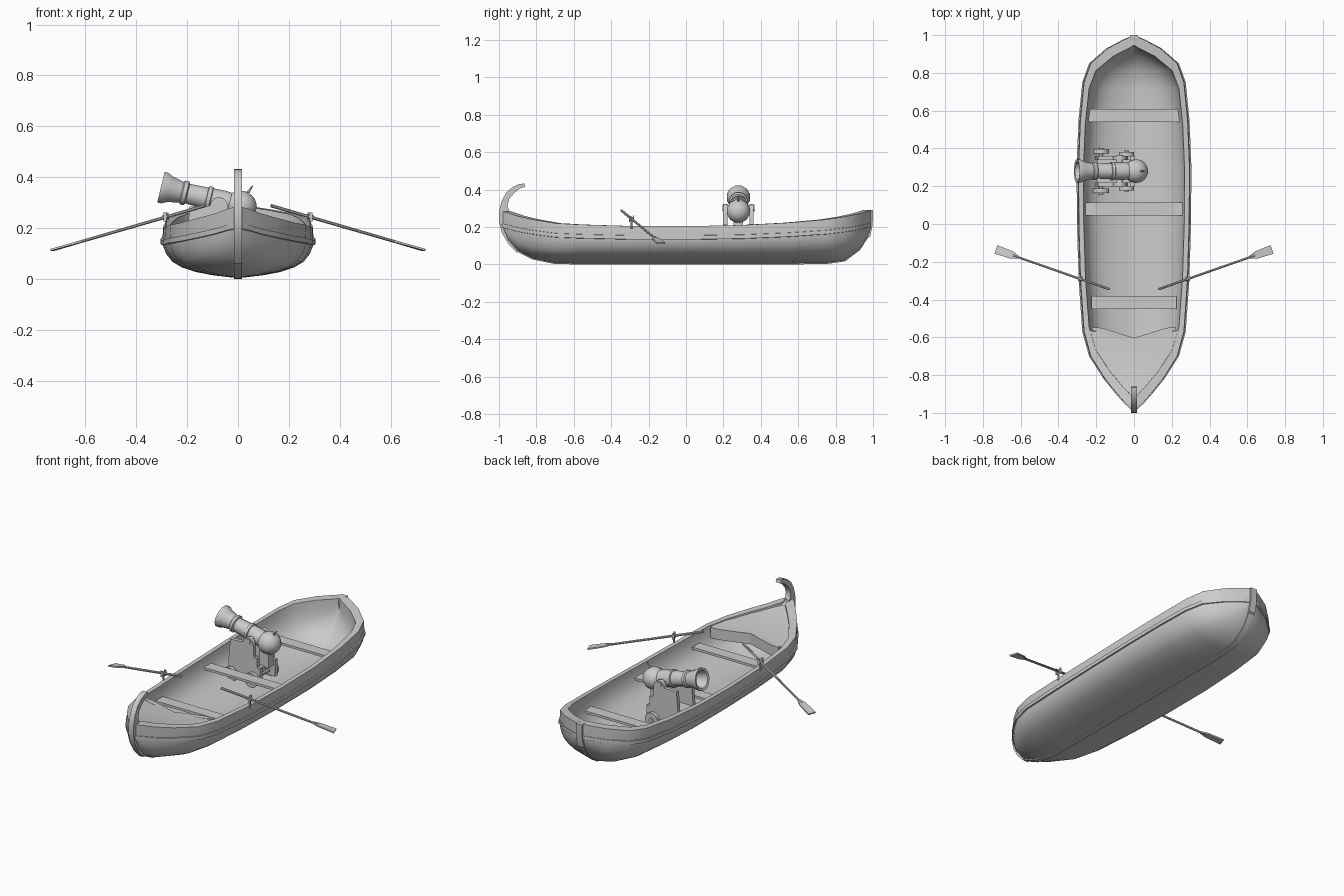
import bpy, bmesh, math
from mathutils import Vector, Matrix

cube = bpy.data.objects.get("Cube")
if cube:
    bpy.data.objects.remove(cube, do_unlink=True)

grey = bpy.data.materials.new("plain_grey")
grey.use_nodes = True
COLOR = (0.6, 0.6, 0.6, 1)
grey.diffuse_color = COLOR
grey.node_tree.nodes["Principled BSDF"].inputs["Base Color"].default_value = COLOR


def make(name, verts, faces, angle=40):
    """Mesh object with clean normals, one material and smooth shading with sharp edges."""
    bm = bmesh.new()
    vs = [bm.verts.new(v) for v in verts]
    for f in faces:
        bm.faces.new([vs[i] for i in f])
    bmesh.ops.remove_doubles(bm, verts=bm.verts, dist=0.0005)
    bmesh.ops.recalc_face_normals(bm, faces=bm.faces)
    me = bpy.data.meshes.new(name)
    bm.to_mesh(me)
    bm.free()
    ob = bpy.data.objects.new(name, me)
    bpy.context.collection.objects.link(ob)
    me.materials.append(grey)
    bpy.ops.object.select_all(action='DESELECT')
    ob.select_set(True)
    bpy.context.view_layer.objects.active = ob
    bpy.ops.object.shade_smooth_by_angle(angle=math.radians(angle))
    return ob


def loft(name, rings, closed=True, caps=True, angle=40):
    n = len(rings[0])
    verts = [p for r in rings for p in r]
    faces = []
    for i in range(len(rings) - 1):
        for j in range(n if closed else n - 1):
            k = (j + 1) % n
            faces.append((i*n + j, i*n + k, i*n + n + k, i*n + n + j))
    if caps:
        faces += [tuple(range(n)), tuple(range(len(verts) - n, len(verts)))]
    return make(name, verts, faces, angle)


def box(name, center, size, rot=None):
    rot = rot or Matrix()
    c = Vector(center)
    ring = lambda x: [c + rot @ Vector((x*size[0]/2, a*size[1]/2, b*size[2]/2))
                      for a, b in ((-1, -1), (1, -1), (1, 1), (-1, 1))]
    return loft(name, [ring(-1), ring(1)])


def lathe(name, profile, start, axis, sides=12, caps=True):
    """Turn (distance, radius) pairs around an axis."""
    axis = Vector(axis).normalized()
    q = axis.to_track_quat('Z', 'Y')
    rings = [[Vector(start) + q @ Vector((r*math.cos(t), r*math.sin(t), d))
              for t in (2*math.pi*(k + 0.5)/sides for k in range(sides))] for d, r in profile]
    return loft(name, rings, caps=caps, angle=35)


def plate(name, outline, mid, thick, axis):
    """Extrude a closed outline: axis 0 takes (y, z) pairs, axis 1 takes (x, z) pairs."""
    ring = lambda s: [(mid + s, a, b) if axis == 0 else (a, mid + s, b) for a, b in outline]
    return loft(name, [ring(-thick/2), ring(thick/2)])


# Hull stations: y, half width, sheer height, keel height
STATIONS = [(-0.985, 0.008, 0.285, 0.20), (-0.95, 0.045, 0.275, 0.125), (-0.9, 0.09, 0.258, 0.07),
            (-0.82, 0.155, 0.24, 0.03), (-0.7, 0.232, 0.22, 0.006), (-0.57, 0.268, 0.213, 0.004),
            (-0.3, 0.287, 0.205, 0.004), (0.0, 0.296, 0.204, 0.004), (0.3, 0.298, 0.21, 0.004),
            (0.55, 0.288, 0.223, 0.004), (0.75, 0.268, 0.24, 0.006), (0.85, 0.232, 0.255, 0.02),
            (0.93, 0.14, 0.272, 0.08), (0.975, 0.055, 0.285, 0.15), (0.99, 0.02, 0.29, 0.2)]
SECTION = [(0, 0), (0.12, 0.02), (0.35, 0.08), (0.57, 0.17), (0.75, 0.3), (0.87, 0.45),
           (0.95, 0.66), (0.985, 0.84), (1, 1)]


def rail_z(zs):
    return 0.145 + (zs - 0.205)*0.8


def mirrored(half):
    return [(-x, y, z) for x, y, z in half[:0:-1]] + half


# Double-walled hull: outer skin, gunwale, inner skin in one loft
outer, inner = [], []
for y, w, zs, zk in STATIONS:
    zr = rail_z(zs)
    outer.append(mirrored([(w*a, y, zk + (zr - zk)*b) for a, b in SECTION] + [(w*0.985, y, zs)]))
    wi, yi, zf = max(w - 0.03, 0.004), y*0.955, min(zk + 0.035, zs - 0.02)
    inner.append(mirrored([(wi*a, yi, zf + (zs - zf)*b) for a, b in SECTION]))
loft("hull_outside", outer, closed=False, caps=False)
loft("hull_inside", inner, closed=False, caps=False)
loop = lambda rows: [r[0] for r in rows] + [r[-1] for r in rows[::-1]]
edge_out, edge_in = loop(outer), loop(inner)
loft("gunwale_cap", [edge_out + edge_out[:1], edge_in + edge_in[:1]], closed=False, caps=False)

# Rub rails round the hull
for side, label in ((1, "left"), (-1, "right")):
    rings = []
    for y, w, zs, zk in STATIONS:
        zr = rail_z(zs)
        rings.append([(side*(w + dx), y, zr + dz) for dx, dz in
                      ((-0.012, -0.014), (0.006, -0.011), (0.006, 0.009), (-0.012, 0.012))])
    loft(label + "_rub_rail", rings)

# Keel strip, stern post and curled prow
loft("keel", [[(s*0.016, y, zk + d) for s, d in ((-1, 0.012), (-1, -0.004), (1, -0.004), (1, 0.012))]
              for y, w, zs, zk in STATIONS])
plate("stern_post", [(0.97, 0.14), (0.985, 0.15), (0.998, 0.21), (1.0, 0.29), (0.975, 0.292),
                     (0.95, 0.278), (0.96, 0.2)], 0, 0.04, 0)
plate("prow", [(-0.9, 0.06), (-0.95, 0.11), (-0.985, 0.17), (-1.0, 0.23), (-0.998, 0.29),
               (-0.985, 0.34), (-0.96, 0.385), (-0.925, 0.415), (-0.89, 0.43), (-0.865, 0.432),
               (-0.86, 0.415), (-0.89, 0.405), (-0.92, 0.38), (-0.945, 0.35), (-0.955, 0.315),
               (-0.945, 0.285), (-0.91, 0.262), (-0.92, 0.2), (-0.93, 0.12)], 0, 0.032, 0)

# Fore deck with a V-shaped rear edge and its beam
deck = []
for y, w, zs, zk in STATIONS[:6]:
    last = y > -0.6
    x, ys, yc = w*0.95, y + 0.01*last, y - 0.035*last
    deck.append([(-x, ys, zs - 0.004), (0, yc, zs), (x, ys, zs - 0.004),
                 (x, ys, zs - 0.02), (0, yc, zs - 0.016), (-x, ys, zs - 0.02)])
loft("fore_deck", deck, angle=20)
for side, label in ((1, "left"), (-1, "right")):
    a, m, b = Vector((0, -0.607, 0)), Vector((side*0.17, -0.572, 0)), Vector((side*0.222, -0.55, 0))
    loft(label + "_deck_beam", [[p + Vector((0, d, z)) for d, z in
         ((-0.01, 0.15), (t, 0.15), (t, 0.212), (-0.01, 0.212))]
         for p, t in ((a, 0.004), (m, 0.022), (b, 0.004))])

# Benches
for label, y, w in (("rear", 0.575, 0.24), ("middle", 0.08, 0.262), ("front", -0.415, 0.226)):
    box(label + "_bench", (0, y, 0.15), (2*w, 0.068, 0.014))

# Oars and oarlocks
for s, label in ((1, "left"), (-1, "right")):
    grip, tip = Vector((s*0.13, -0.345, 0.288)), Vector((s*0.73, -0.135, 0.114))
    d = (tip - grip).normalized()
    lathe(label + "_oar_shaft", [(0, 0.007), (0.56, 0.006)], grip, d, 8)
    across = Vector((-d.y, d.x, 0)).normalized()
    up = d.cross(across)
    length = (tip - grip).length
    loft(label + "_oar_blade", [[grip + d*t + across*a*w + up*b*0.004
         for a, b in ((-1, -1), (1, -1), (1, 1), (-1, 1))]
         for t, w in ((0.53, 0.007), (0.57, 0.02), (length, 0.024))])
    lock = grip + d*((0.283 - 0.13)/abs(d.x))
    lathe(label + "_oarlock_pin", [(0, 0.005), (0.045, 0.005)], (lock.x, lock.y, 0.19), (0, 0, 1), 8)
    for k in (-1, 1):
        box(label + "_oarlock_horn", lock + across*k*0.012, (0.012, 0.005, 0.036))
    lathe(label + "_oarlock_collar", [(-0.01, 0.011), (0.01, 0.011)], lock, d, 8)

# Cannon barrel with hollow flared muzzle, rings and round breech
CY = 0.28
muzzle, breech = Vector((-0.3, CY, 0.36)), Vector((0.01, CY, 0.285))
axis = breech - muzzle
length = axis.length
ball = [(length + 0.064*math.sin(t), 0.064*math.cos(t))
        for t in (math.radians(a) for a in range(-45, 90, 15))]
lathe("cannon_barrel", [(0.1, 0.02), (0.08, 0.036), (0.0, 0.05), (-0.003, 0.064), (0.012, 0.064),
      (0.035, 0.053), (0.08, 0.043), (0.085, 0.05), (0.1, 0.05), (0.105, 0.041), (0.18, 0.044),
      (0.182, 0.051), (0.197, 0.051), (0.2, 0.046), (0.25, 0.048)] + ball, muzzle, axis)
lathe("fuse", [(0, 0.007), (0.04, 0.002)], (0.035, CY, 0.335), (0.6, 0, 0.8), 6)
lathe("trunnion", [(0, 0.018), (0.17, 0.018)], (-0.075, CY - 0.085, 0.3), (0, 1, 0))

# Carriage: stepped cheeks, bed, axles and wheels
cap = [(-0.075 + 0.035*math.cos(t), 0.288 + 0.034*math.sin(t))
       for t in (math.pi*k/6 for k in range(7))]
cheek = [(0.005, 0.06), (0.005, 0.16), (-0.015, 0.16), (-0.015, 0.215), (-0.035, 0.215)] + cap + \
        [(-0.19, 0.285), (-0.21, 0.06)]
for s, label in ((1, "rear"), (-1, "front")):
    plate(label + "_cheek", cheek, CY + s*0.07, 0.022, 1)
    for x, r, off in ((-0.175, 0.045, 0.105), (-0.04, 0.042, 0.09)):
        lathe(label + "_wheel", [(-0.012, r), (0.012, r)], (x, CY + s*off, 0.088), (0, 1, 0), 12)
        lathe(label + "_hub", [(-0.018, 0.014), (0.018, 0.014)], (x, CY + s*off, 0.088), (0, 1, 0), 8)
for x in (-0.175, -0.04):
    lathe("axle", [(0, 0.012), (0.2, 0.012)], (x, CY - 0.1, 0.088), (0, 1, 0), 8)
box("carriage_bed", (-0.1, CY, 0.14), (0.19, 0.13, 0.025))
box("elevating_wedge", (-0.01, CY, 0.19), (0.06, 0.05, 0.09))
